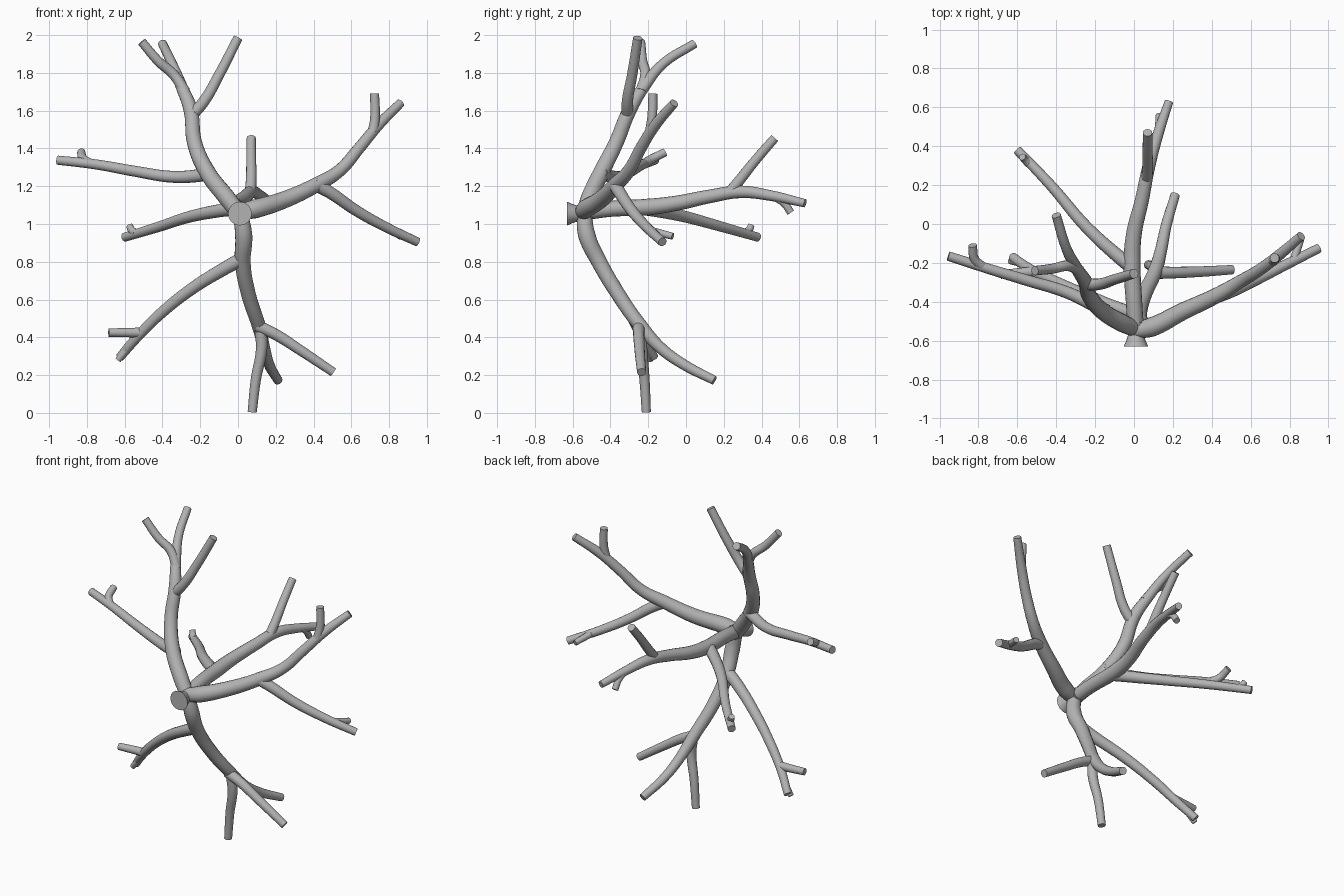
import bpy

grey = bpy.data.materials.new("stone grey")
grey.diffuse_color = (0.45, 0.45, 0.45, 1)


def tube(name, pts, r0, r1, radii=None):
    """Smooth tapered round limb through the points, with flat capped ends."""
    cu = bpy.data.curves.new(name + "_path", 'CURVE')
    cu.dimensions = '3D'
    cu.bevel_depth = 1.0
    cu.bevel_resolution = 6
    cu.resolution_u = 8
    cu.use_fill_caps = True
    sp = cu.splines.new('BEZIER')
    sp.bezier_points.add(len(pts) - 1)
    for i, (bp, p) in enumerate(zip(sp.bezier_points, pts)):
        bp.co = p
        bp.handle_left_type = bp.handle_right_type = 'AUTO'
        t = i / (len(pts) - 1)
        bp.radius = radii[i] if radii else r0 + (r1 - r0) * t
    tmp = bpy.data.objects.new(name + "_path", cu)
    bpy.context.collection.objects.link(tmp)
    dg = bpy.context.evaluated_depsgraph_get()
    me = bpy.data.meshes.new_from_object(tmp.evaluated_get(dg))
    bpy.data.objects.remove(tmp)
    me.name = name
    me.materials.clear()
    me.materials.append(grey)
    ob = bpy.data.objects.new(name, me)
    bpy.context.collection.objects.link(ob)
    return ob


TIP = 0.024

# Flared foot and the hub behind it
tube("flared_foot", [(0.01, -0.63, 1.055), (0.01, -0.60, 1.055),
                     (0.01, -0.57, 1.055), (0.01, -0.50, 1.065)],
     0, 0, [0.063, 0.05, 0.04, 0.046])

# Upper limb and its forks
tube("upper_limb", [(0.01, -0.54, 1.05), (-0.06, -0.51, 1.14), (-0.16, -0.45, 1.27),
                    (-0.23, -0.37, 1.43), (-0.25, -0.30, 1.60), (-0.30, -0.22, 1.73),
                    (-0.35, -0.12, 1.85), (-0.40, 0.045, 1.955)],
     0, 0, [0.042, 0.046, 0.044, 0.04, 0.038, 0.031, 0.026, TIP])
tube("upper_outer_twig", [(-0.28, -0.24, 1.70), (-0.34, -0.215, 1.79),
                          (-0.42, -0.23, 1.86), (-0.51, -0.24, 1.965)], 0.029, TIP)
tube("upper_inner_twig", [(-0.25, -0.31, 1.57), (-0.18, -0.31, 1.65),
                          (-0.10, -0.285, 1.79), (0.0, -0.255, 1.985)], 0.032, 0.025)

# Left limb
tube("left_limb", [(-0.14, -0.45, 1.27), (-0.22, -0.41, 1.255), (-0.35, -0.35, 1.25),
                   (-0.55, -0.29, 1.28), (-0.75, -0.23, 1.315), (-0.955, -0.165, 1.338)],
     0.036, TIP)
tube("left_twig", [(-0.78, -0.22, 1.32), (-0.82, -0.18, 1.345), (-0.83, -0.11, 1.38)],
     0.025, 0.022)

# Right limb and its forks
tube("right_limb", [(0.0, -0.55, 1.06), (0.09, -0.53, 1.08), (0.25, -0.45, 1.13),
                    (0.42, -0.37, 1.21), (0.54, -0.30, 1.285), (0.64, -0.24, 1.40),
                    (0.74, -0.165, 1.52), (0.86, -0.062, 1.64)],
     0, 0, [0.04, 0.05, 0.045, 0.04, 0.034, 0.031, 0.029, TIP])
tube("right_upper_twig", [(0.715, -0.19, 1.49), (0.725, -0.18, 1.56),
                          (0.723, -0.175, 1.69)], 0.027, TIP)
tube("right_lower_limb", [(0.40, -0.38, 1.215), (0.49, -0.35, 1.165),
                          (0.62, -0.29, 1.075), (0.78, -0.21, 0.985),
                          (0.95, -0.125, 0.905)], 0.036, TIP)
tube("right_lower_twig", [(0.82, -0.19, 0.965), (0.84, -0.13, 0.95),
                          (0.86, -0.07, 0.935)], 0.022, 0.018)

# Rear limb and its forks
tube("rear_limb", [(0.01, -0.55, 1.06), (0.0, -0.40, 1.08), (-0.01, -0.20, 1.09),
                   (0.0, -0.05, 1.11), (0.04, 0.12, 1.145), (0.075, 0.29, 1.17),
                   (0.12, 0.45, 1.15), (0.18, 0.63, 1.11)],
     0, 0, [0.042, 0.042, 0.044, 0.04, 0.036, 0.033, 0.028, 0.022])
tube("rear_upper_twig", [(0.065, 0.23, 1.165), (0.07, 0.29, 1.24),
                         (0.07, 0.37, 1.34), (0.07, 0.47, 1.455)], 0.03, TIP)
tube("rear_lower_twig", [(0.125, 0.47, 1.145), (0.13, 0.52, 1.11),
                         (0.13, 0.555, 1.06)], 0.022, 0.02)
tube("rear_left_limb", [(0.0, -0.23, 1.085), (-0.10, -0.15, 1.07), (-0.25, -0.01, 1.04),
                        (-0.42, 0.19, 0.985), (-0.60, 0.38, 0.93)], 0.038, TIP)
tube("rear_left_twig", [(-0.54, 0.31, 0.95), (-0.565, 0.335, 0.97),
                        (-0.575, 0.345, 0.992)], 0.022, 0.018)

# Lower limb and its forks
tube("lower_limb", [(0.01, -0.54, 1.07), (0.03, -0.525, 0.94), (0.025, -0.46, 0.80),
                    (0.055, -0.36, 0.63), (0.11, -0.24, 0.46), (0.14, -0.13, 0.34),
                    (0.165, -0.01, 0.255), (0.212, 0.15, 0.172)],
     0, 0, [0.04, 0.046, 0.042, 0.039, 0.037, 0.031, 0.028, TIP])
tube("lower_right_twig", [(0.10, -0.25, 0.46), (0.19, -0.25, 0.42),
                          (0.34, -0.245, 0.325), (0.505, -0.235, 0.215)], 0.033, TIP)
tube("lower_down_twig", [(0.12, -0.24, 0.44), (0.125, -0.235, 0.34),
                         (0.095, -0.22, 0.18), (0.075, -0.21, 0.004)], 0.033, TIP)
tube("lower_left_limb", [(0.03, -0.47, 0.82), (-0.07, -0.44, 0.765), (-0.24, -0.37, 0.66),
                         (-0.41, -0.295, 0.525), (-0.53, -0.235, 0.405),
                         (-0.625, -0.17, 0.295)], 0.038, TIP)
tube("lower_left_twig", [(-0.51, -0.245, 0.425), (-0.58, -0.25, 0.425),
                         (-0.685, -0.26, 0.425)], 0.027, 0.022)
tube("lower_left_stub", [(-0.58, -0.20, 0.345), (-0.61, -0.195, 0.31),
                         (-0.635, -0.19, 0.28)], 0.02, 0.017)

# Round limbs, crisp cut ends
bpy.ops.object.select_all(action='SELECT')
bpy.context.view_layer.objects.active = bpy.data.objects["flared_foot"]
bpy.ops.object.shade_smooth_by_angle()
